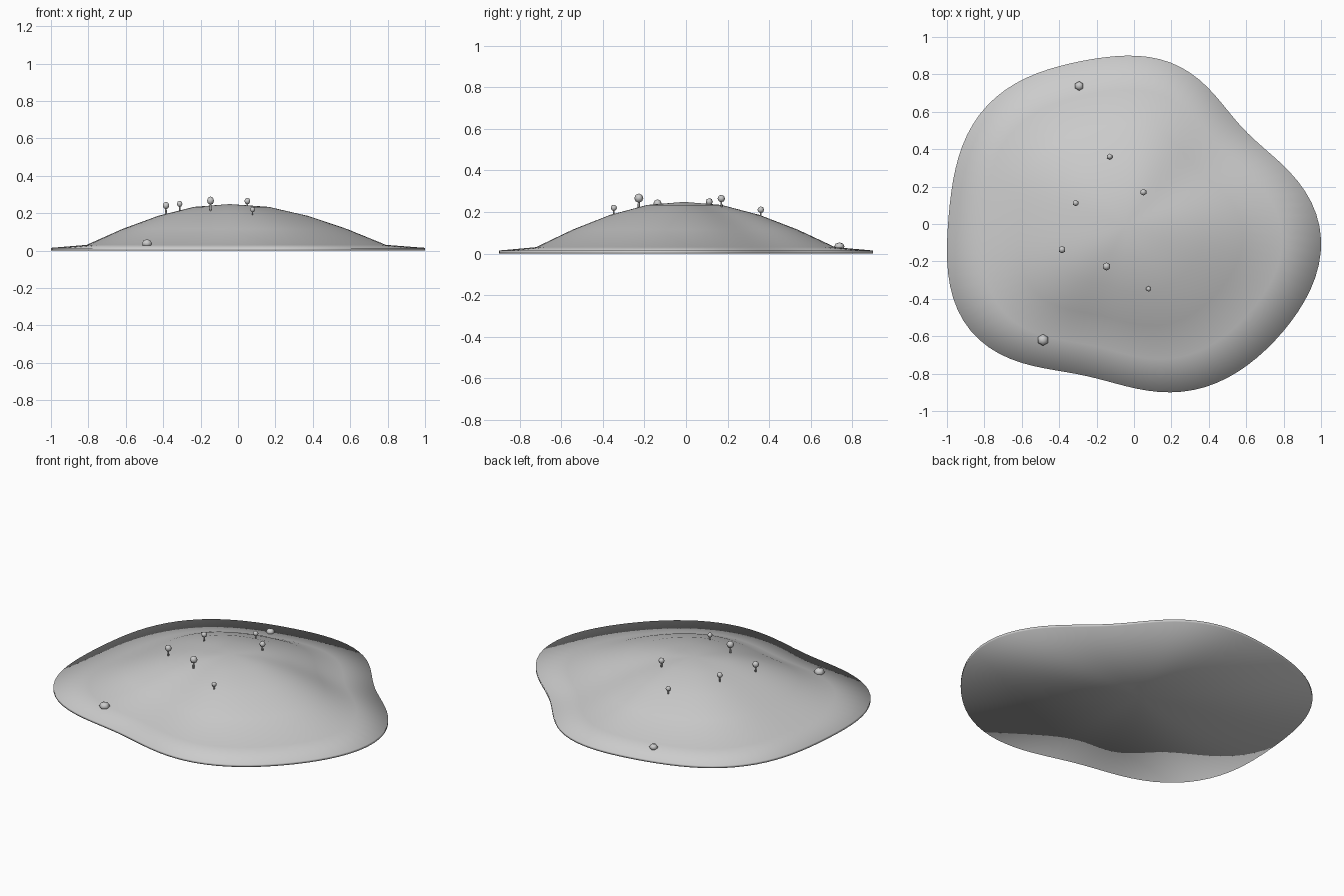
import bpy, bmesh, math
from mathutils import Matrix

if "Cube" in bpy.data.objects:
    bpy.data.objects.remove(bpy.data.objects["Cube"])

grey = bpy.data.materials.new("plain_grey")
grey.diffuse_color = (0.6, 0.6, 0.6, 1)
grey.use_nodes = True
grey.node_tree.nodes["Principled BSDF"].inputs["Base Color"].default_value = grey.diffuse_color


def finish(bm, name):
    bmesh.ops.recalc_face_normals(bm, faces=bm.faces[:])
    for f in bm.faces:
        f.smooth = True
    me = bpy.data.meshes.new(name)
    bm.to_mesh(me)
    bm.free()
    me.materials.append(grey)
    ob = bpy.data.objects.new(name, me)
    bpy.context.collection.objects.link(ob)
    return ob


# Shoreline sketch, counter-clockwise
CX, CY = -0.045, -0.01
SHORE = [(1, -.15), (.97, .05), (.9, .2), (.8, .31), (.62, .46), (.5, .6),
         (.4, .73), (.25, .84), (.1, .89), (-.02, .905), (-.2, .89),
         (-.4, .845), (-.6, .77), (-.75, .68), (-.87, .53), (-.95, .3),
         (-.985, .1), (-1, -.15), (-.98, -.33), (-.92, -.5), (-.82, -.63),
         (-.65, -.72), (-.45, -.765), (-.25, -.805), (-.1, -.845),
         (.05, -.88), (.2, -.895), (.4, -.86), (.6, -.75), (.8, -.56),
         (.93, -.36)]
polar = sorted((math.atan2(y - CY, x - CX) % math.tau, math.hypot(x - CX, y - CY))
               for x, y in SHORE)
polar = [(polar[-1][0] - math.tau, polar[-1][1])] + polar + \
        [(polar[0][0] + math.tau, polar[0][1])]


def radius(a):
    for (a0, r0), (a1, r1) in zip(polar, polar[1:]):
        if a0 <= a <= a1:
            return r0 + (r1 - r0) * (a - a0) / (a1 - a0)


# Smooth the sketch into a few waves round the centre
N = 96
angles = [math.tau * i / N for i in range(N)]
raw = [radius(a) for a in angles]
smooth = [sum(raw) / N] * N
for k in range(1, 8):
    c = 2 / N * sum(r * math.cos(k * a) for r, a in zip(raw, angles))
    s = 2 / N * sum(r * math.sin(k * a) for r, a in zip(raw, angles))
    smooth = [v + c * math.cos(k * a) + s * math.sin(k * a)
              for v, a in zip(smooth, angles)]
outline = [(CX + r * math.cos(a), CY + r * math.sin(a)) for r, a in zip(smooth, angles)]


def fit(vals, half):
    lo, hi = min(vals), max(vals)
    return [(v - lo) / (hi - lo) * 2 * half - half for v in vals]


outline = list(zip(fit([p[0] for p in outline], 1.0), fit([p[1] for p in outline], 0.9)))

# Island: shrinking rings of the shoreline rising to the summit, closed below
bm = bmesh.new()
rings = []
for f, z in [(1, 0), (1, .015), (.8, .031), (.6, .116), (.4, .186), (.2, .234)]:
    rings.append([bm.verts.new((CX + f * (x - CX), CY + f * (y - CY), z))
                  for x, y in outline])
top = bm.verts.new((CX, CY, .249))
bottom = bm.verts.new((CX, CY, 0))
for i in range(N):
    j = (i + 1) % N
    for a, b in zip(rings, rings[1:]):
        bm.faces.new((a[i], a[j], b[j], b[i]))
    bm.faces.new((rings[-1][i], rings[-1][j], top))
    bm.faces.new((rings[0][j], rings[0][i], bottom))
finish(bm, "island")


def ball(name, x, y, z, r, squash):
    bm = bmesh.new()
    bmesh.ops.create_uvsphere(bm, u_segments=6, v_segments=4, radius=r)
    bmesh.ops.transform(bm, verts=bm.verts[:], matrix=Matrix.Translation((x, y, z))
                        @ Matrix.Diagonal((1, 1, squash, 1)))
    finish(bm, name)


# Trees: x, y, crown height, crown radius
TREES = [(-.13, .36, .211, .016), (.05, .17, .265, .018), (-.312, .112, .25, .017),
         (-.385, -.137, .241, .02), (-.147, -.227, .267, .022), (.078, -.347, .22, .015)]
for i, (x, y, z, r) in enumerate(TREES, 1):
    ball(f"tree_crown_{i}", x, y, z, r, 1.0)
    bm = bmesh.new()
    length = 2.6 * r
    bmesh.ops.create_cone(bm, cap_ends=True, segments=6, radius1=r * .28,
                          radius2=r * .2, depth=length,
                          matrix=Matrix.Translation((x, y, z - length / 2)))
    finish(bm, f"tree_trunk_{i}")

# Shore rocks
ball("rock_front", -.487, -.62, .038, .031, .75)
ball("rock_back", -.293, .738, .035, .025, .75)
